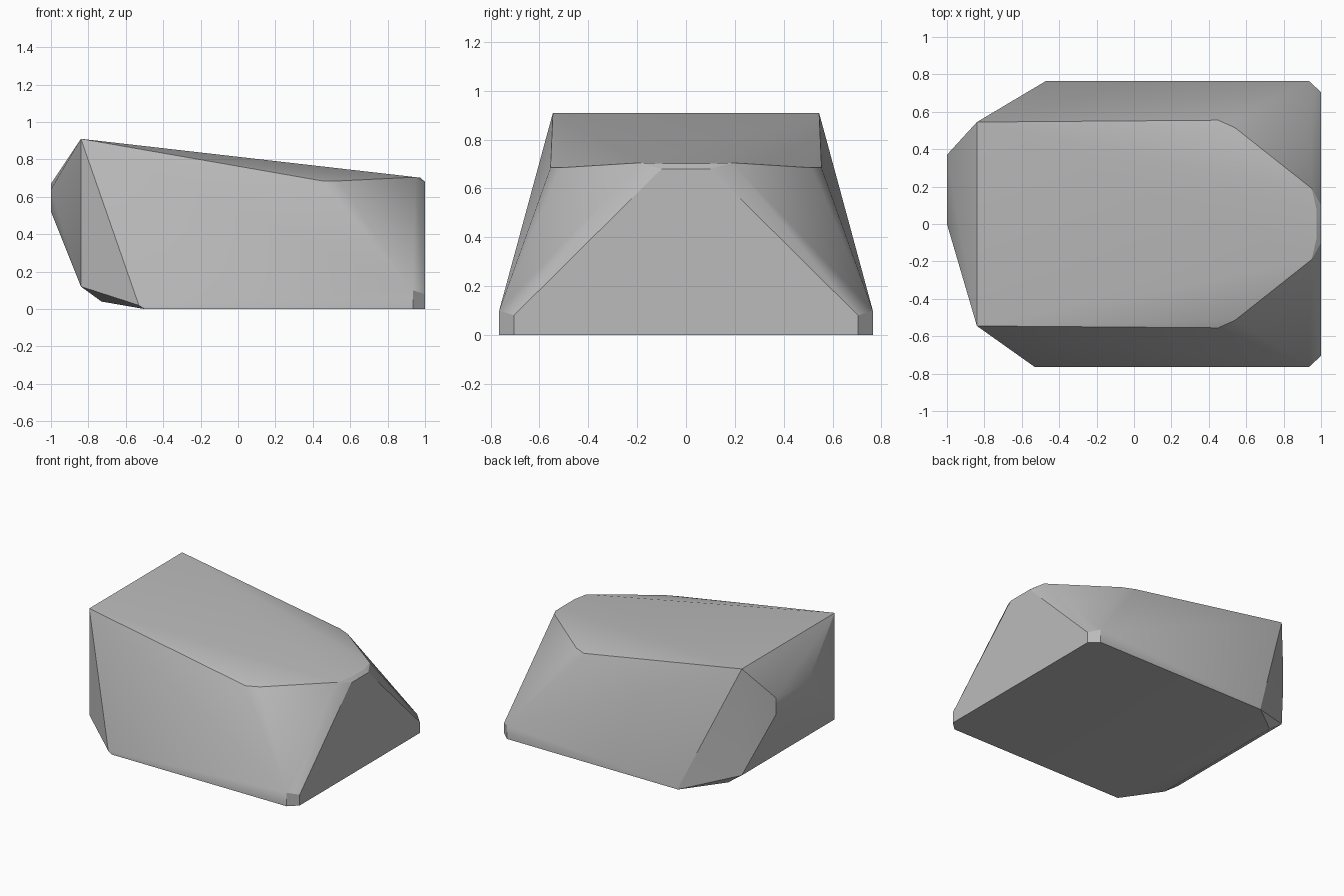
import bpy, bmesh, math

cube = bpy.data.objects.get("Cube")
if cube:
    bpy.data.objects.remove(cube, do_unlink=True)

# One stone grey for the whole boulder
stone = bpy.data.materials.new("stone grey")
stone.use_nodes = True
grey = (0.5, 0.5, 0.5, 1)
stone.diffuse_color = grey
stone.node_tree.nodes["Principled BSDF"].inputs["Base Color"].default_value = grey

# Corners shared by both sides: x, half width, z
paired = [
    (-0.84, 0.545, 0.91), (-0.84, 0.545, 0.12), (-0.73, 0.55, 0.04),  # tall end
    (0.45, 0.555, 0.685), (0.54, 0.515, 0.685),                     # shoulders
    (0.95, 0.19, 0.705), (0.975, 0.08, 0.702), (1.0, 0.1, 0.68),    # low end brow
    (1.0, 0.705, 0.08), (1.0, 0.705, 0.0),                          # cut corners
    (0.935, 0.765, 0.1), (0.935, 0.765, 0.0),
]
corners = [(x, side * y, z) for x, y, z in paired for side in (-1, 1)]

# Uneven corners: lower edges, and the off-centre facet on the tall end
corners += [(-0.53, -0.765, 0.02), (-0.5, -0.765, 0), (-0.47, 0.765, 0.01), (-0.47, 0.765, 0)]
corners += [(-1, 0.37, 0.67), (-1, 0.37, 0.55), (-1, 0, 0.64), (-1, 0, 0.52)]

# Wrap the corners in a faceted skin
bm = bmesh.new()
for co in corners:
    bm.verts.new(co)
hull = bmesh.ops.convex_hull(bm, input=bm.verts[:])
loose = [v for v in bm.verts if not v.link_faces]
bmesh.ops.delete(bm, geom=loose, context='VERTS')
bmesh.ops.dissolve_limit(bm, angle_limit=math.radians(0.5),
                         verts=bm.verts[:], edges=bm.edges[:])
bmesh.ops.recalc_face_normals(bm, faces=bm.faces[:])
mesh = bpy.data.meshes.new("boulder")
bm.to_mesh(mesh)
bm.free()
mesh.materials.append(stone)
boulder = bpy.data.objects.new("boulder", mesh)
bpy.context.collection.objects.link(boulder)

# Soften shallow creases, keep the strong edges crisp
bpy.ops.object.select_all(action='DESELECT')
boulder.select_set(True)
bpy.context.view_layer.objects.active = boulder
bpy.ops.object.shade_smooth_by_angle(angle=math.radians(30))
